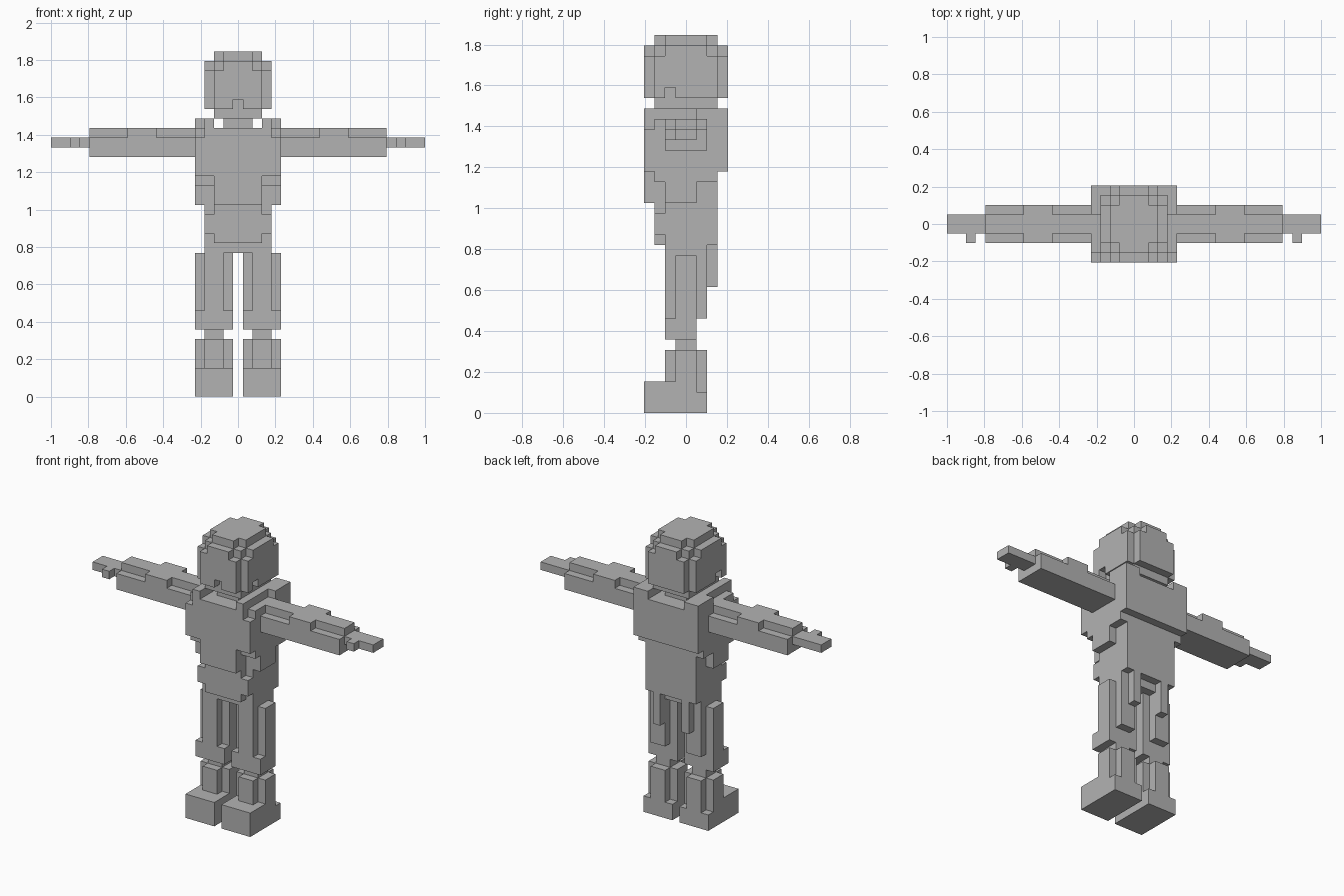
import bpy
import bmesh
from itertools import product
from mathutils import Vector

U = 2 / 39  # edge of one building cell

old = bpy.data.objects.get("Cube")
if old:
    bpy.data.objects.remove(old, do_unlink=True)

grey = bpy.data.materials.new("plain_grey")
grey.use_nodes = True
grey.diffuse_color = (0.45, 0.45, 0.45, 1)
grey.node_tree.nodes["Principled BSDF"].inputs["Base Color"].default_value = grey.diffuse_color


def cells(box):
    """Cells inside a box given as x, y and z limits; cells are centred on x = 0."""
    x0, x1, y0, y1, z0, z1 = box
    return set(product(range(round(x0 + 0.5), round(x1 + 0.5)), range(y0, y1), range(z0, z1)))


def both(x0, x1, *rest):
    """A box and its mirror image."""
    return [(x0, x1, *rest), (-x1, -x0, *rest)]


def part(name, boxes, cuts=(), side=1):
    """One closed blocky shell from added boxes less cut boxes."""
    solid = set().union(*map(cells, boxes)) - set().union(*map(cells, cuts))
    bm = bmesh.new()
    for cell in solid:
        centre = Vector((cell[0], cell[1] + 0.5, cell[2] + 0.5))
        for axis, sign in product(range(3), (-1, 1)):
            step = [0, 0, 0]
            step[axis] = sign
            if tuple(c + s for c, s in zip(cell, step)) in solid:
                continue
            n = Vector(step) / 2
            a, b = Vector((0, 0, 0)), Vector((0, 0, 0))
            a[(axis + 1) % 3] = 0.5
            b[(axis + 2) % 3] = 0.5 * sign * side
            ring = [centre + n + p for p in (-a - b, a - b, a + b, b - a)]
            bm.faces.new([bm.verts.new((p.x * side * U, p.y * U, p.z * U)) for p in ring])
    bmesh.ops.remove_doubles(bm, verts=bm.verts, dist=U / 100)
    bmesh.ops.dissolve_limit(bm, angle_limit=0.02, verts=bm.verts, edges=bm.edges)
    mesh = bpy.data.meshes.new(name)
    bm.to_mesh(mesh)
    bm.free()
    mesh.materials.append(grey)
    obj = bpy.data.objects.new(name, mesh)
    bpy.context.collection.objects.link(obj)


# Head with stepped crown, notched corners, jaw and neck
part("head", [
    (-1.5, 1.5, -2, 2, 28, 29),
    (-2.5, 2.5, -3, 3, 29, 35),
    (-2.5, 2.5, -4, 4, 30, 34),
    (-3.5, 3.5, -3, 3, 30, 34),
    (-1.5, 1.5, -4, 4, 34, 35),
    (-3.5, 3.5, -2, 2, 34, 35),
    (-1.5, 1.5, -3, 3, 35, 36),
    (-2.5, 2.5, -2, 2, 35, 36),
], cuts=[(-0.5, 0.5, -4, -3, 30, 31)] + both(2.5, 3.5, -2, -1, 30, 31))

# Torso: chest, waist, shoulder ridges and pelvis
part("torso", [
    (-3.5, 3.5, -2, 2, 15, 28),
    (-3.5, 3.5, -3, 3, 17, 28),
    (-3.5, 3.5, 2, 3, 16, 17),
    (-2.5, 2.5, -3, -2, 16, 17),
    (-2.5, 2.5, -4, -3, 20, 23),
    (-3.5, 3.5, -4, 4, 23, 28),
    *both(3.5, 4.5, -2, 1, 20, 28),
    *both(3.5, 4.5, -3, 3, 22, 28),
    *both(3.5, 4.5, -4, 4, 23, 27),
    *both(3.5, 4.5, 3, 4, 27, 28),
    *both(2.5, 3.5, -4, 4, 28, 29),
    *both(3.5, 4.5, 1, 4, 28, 29),
], cuts=both(2.5, 3.5, -3, -2, 19, 22))

for label, side in (("left", 1), ("right", -1)):
    # Arm with raised top ridge and elbow band
    part(label + "_arm", [
        (4.5, 15.5, -2, 2, 25, 27),
        (4.5, 15.5, -1, 1, 27, 28),
        (8.5, 11.5, -2, 2, 27, 28),
    ], side=side)
    # Hand with thumb
    part(label + "_hand", [
        (15.5, 19.5, -1, 1, 26, 27),
        (16.5, 17.5, -2, -1, 26, 27),
    ], side=side)
    # Thigh with front and back ridges
    part(label + "_thigh", [
        (0.5, 4.5, -1, 1, 7, 15),
        (0.5, 4.5, -2, 1, 7, 9),
        (1.5, 3.5, -2, 2, 9, 15),
        (1.5, 2.5, 2, 3, 12, 16),
    ], side=side)
    # Knee, shin and foot
    part(label + "_lower_leg", [
        (1.5, 3.5, -1, 1, 6, 7),
        (0.5, 4.5, -1, 1, 3, 6),
        (1.5, 3.5, -2, 2, 2, 6),
        (0.5, 4.5, -4, 1, 0, 3),
        (0.5, 4.5, 1, 2, 0, 2),
    ], side=side)
